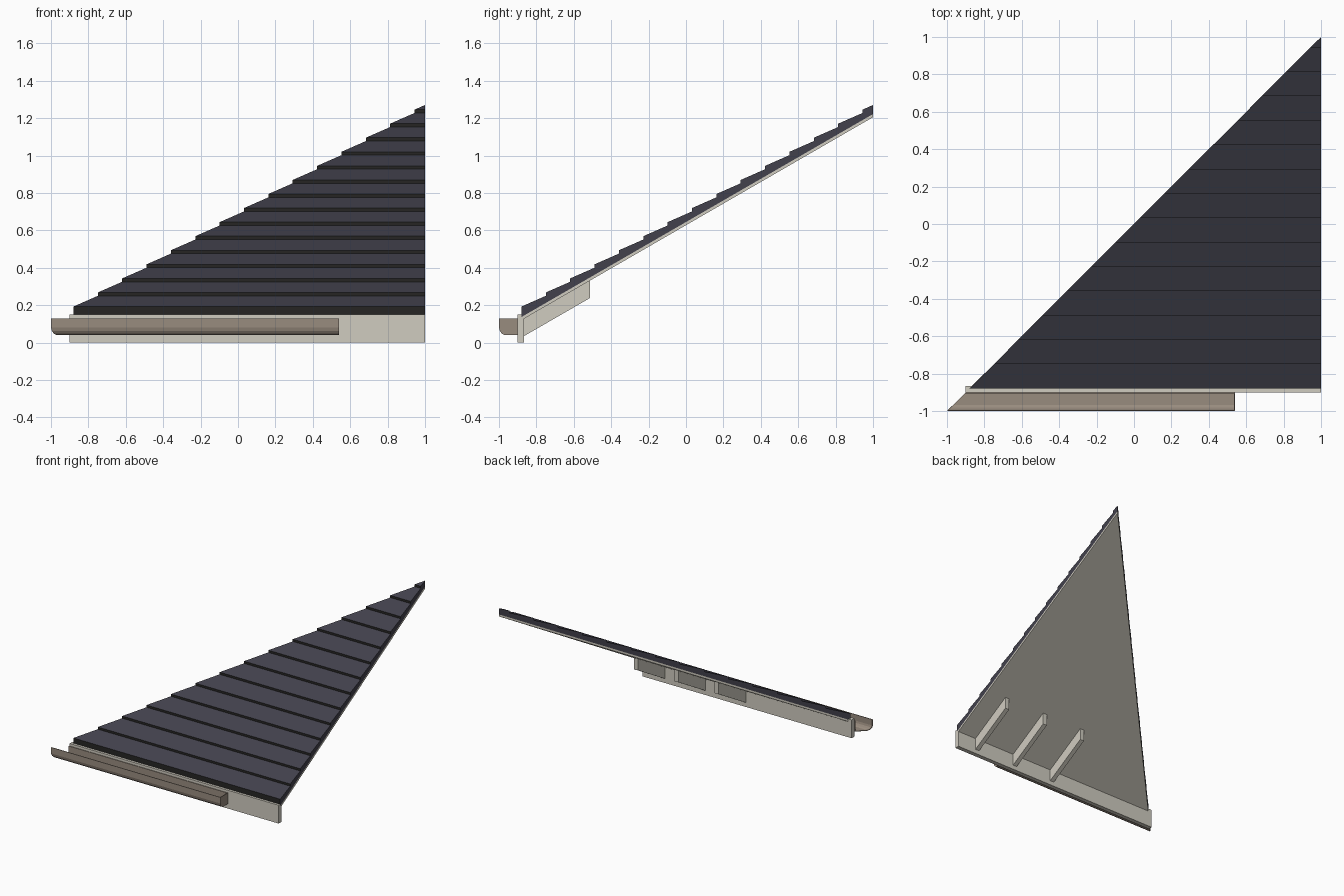
import bpy, bmesh, math
from mathutils import Vector

if "Cube" in bpy.data.objects:
    bpy.data.objects.remove(bpy.data.objects["Cube"])

SLOPE = math.tan(math.radians(30))


def material(name, r, g, b):
    lin = [((c / 255 + 0.055) / 1.055) ** 2.4 for c in (r, g, b)]
    m = bpy.data.materials.new(name)
    m.diffuse_color = (*lin, 1)
    m.use_nodes = True
    m.node_tree.nodes["Principled BSDF"].inputs["Base Color"].default_value = m.diffuse_color
    return m


slate = material("slate", 66, 65, 76)
edge_dark = material("dark_tile_edge", 38, 37, 36)
timber = material("pale_painted_timber", 208, 204, 192)
gutter_brown = material("gutter_brown", 153, 140, 127)


def prism(name, profile, x0, x1, mats, hip_cut=False, rule=None):
    """Extrude a (y, z) profile along x, optionally cut on the hip line x = y."""
    bm = bmesh.new()
    face = bm.faces.new([bm.verts.new((x0, y, z)) for y, z in profile])
    out = bmesh.ops.extrude_face_region(bm, geom=[face])
    moved = [v for v in out["geom"] if isinstance(v, bmesh.types.BMVert)]
    bmesh.ops.translate(bm, verts=moved, vec=(x1 - x0, 0, 0))
    bmesh.ops.recalc_face_normals(bm, faces=bm.faces[:])
    if hip_cut:
        cut = bmesh.ops.bisect_plane(
            bm, geom=bm.verts[:] + bm.edges[:] + bm.faces[:], dist=1e-6,
            plane_co=(0, 0, 0), plane_no=Vector((-1, 1, 0)).normalized(),
            clear_outer=True)
        bmesh.ops.remove_doubles(bm, verts=bm.verts[:], dist=1e-5)
        rim = [e for e in bm.edges if e.is_boundary]
        bmesh.ops.holes_fill(bm, edges=rim, sides=0)
        bmesh.ops.recalc_face_normals(bm, faces=bm.faces[:])
    if rule:
        bm.normal_update()
        for f in bm.faces:
            f.material_index = rule(f)
    mesh = bpy.data.meshes.new(name)
    bm.to_mesh(mesh)
    bm.free()
    for m in mats:
        mesh.materials.append(m)
    obj = bpy.data.objects.new(name, mesh)
    bpy.context.collection.objects.link(obj)
    return obj


def under(y):
    """Height of the roof underside."""
    return 1.205 + (y - 1) * SLOPE


# Roof deck
Y0, DECK = -0.88, 0.017
prism("roof_deck",
      [(Y0, under(Y0)), (1, under(1)), (1, under(1) + DECK), (Y0, under(Y0) + DECK)],
      -1.2, 1, [timber], hip_cut=True)

# Stepped slate courses as one sawtooth profile, dark on the front risers
PITCH, STEP = 0.1303, 0.018
profile = [(1, under(1) + DECK), (Y0, under(Y0) + DECK)]
y = Y0
while y < 1:
    end = min(y + PITCH, 1)
    top = under(y) + 0.073
    profile.append((y, top))
    profile.append((end, top + (end - y) * (SLOPE - STEP / PITCH)))
    y = end
prism("slate_courses", profile, -1.2, 1, [slate, edge_dark], hip_cut=True,
      rule=lambda f: 1 if f.normal.y < -0.9 else 0)

# Fascia board
prism("fascia", [(-0.9, 0), (-0.865, 0), (-0.865, 0.15), (-0.9, 0.15)],
      -0.9, 1, [timber])

# Rafter tails
for i, x in enumerate((0.08, 0.445, 0.815)):
    a, b, d = -0.865, -0.513, 0.093
    prism(f"rafter_{i + 1}",
          [(a, under(a) - d), (b, under(b) - d), (b, under(b)), (a, under(a))],
          x - 0.018, x + 0.018, [timber])

# Open gutter trough, mitred at the hip, with a closed right end
outer = [(-1, 0.13), (-1, 0.08), (-0.995, 0.062), (-0.985, 0.048),
         (-0.97, 0.04), (-0.901, 0.04), (-0.901, 0.13)]
T = 0.005
inner = [(-1 + T, 0.13), (-1 + T, 0.081), (-0.991, 0.065), (-0.982, 0.052),
         (-0.969, 0.04 + T), (-0.901 - T, 0.04 + T), (-0.901 - T, 0.13)]
prism("gutter", outer + inner[::-1], -1.2, 0.535, [gutter_brown], hip_cut=True)
prism("gutter_end_cap", outer, 0.535, 0.54, [gutter_brown])
